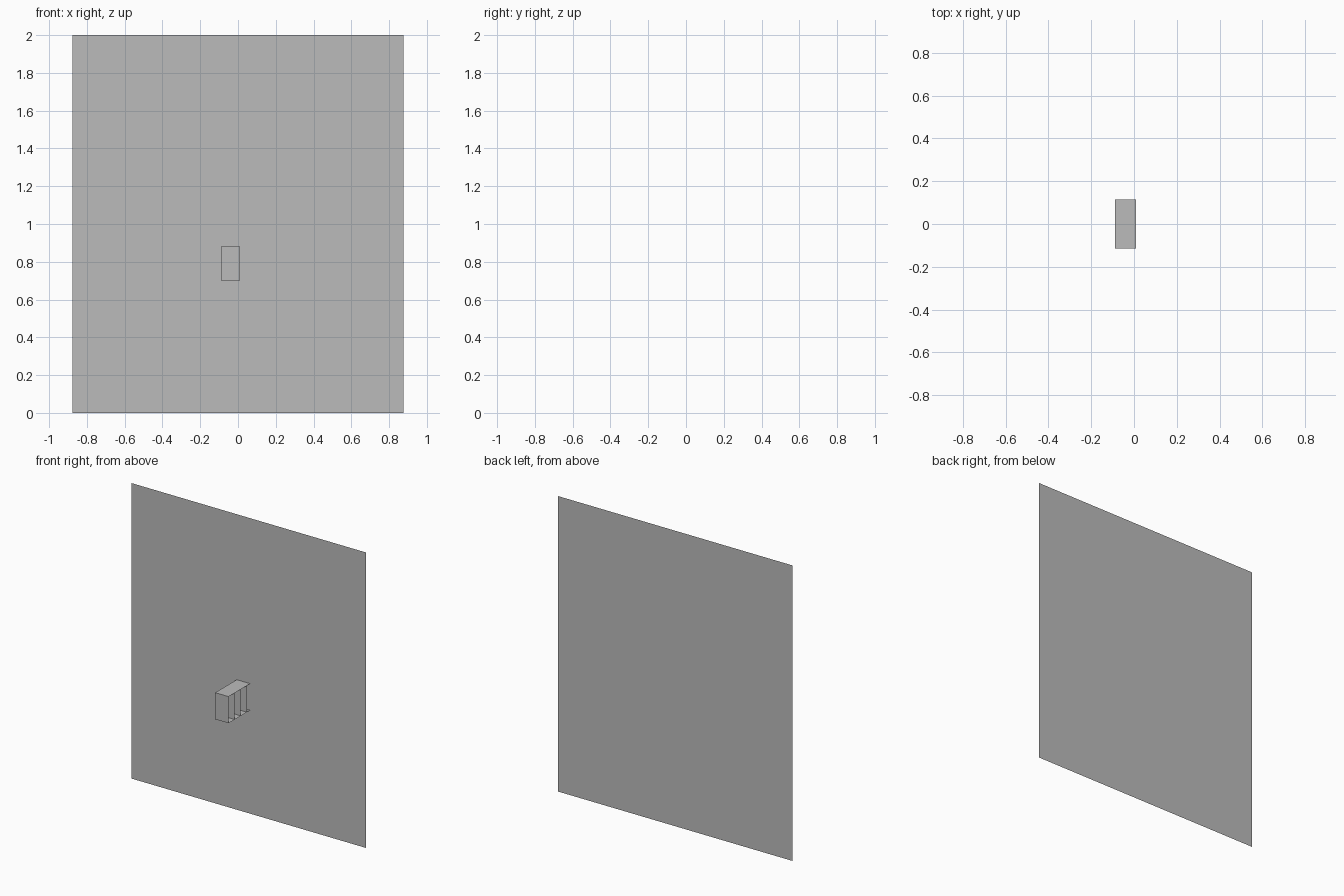
import bpy
from mathutils import Vector

cube = bpy.data.objects.get("Cube")
if cube:
    bpy.data.objects.remove(cube, do_unlink=True)

grey = bpy.data.materials.new("plain_grey")
grey.use_nodes = True
colour = (0.5, 0.5, 0.5, 1)
grey.diffuse_color = colour
grey.node_tree.nodes["Principled BSDF"].inputs["Base Color"].default_value = colour


def panel(name, corner, side_a, side_b):
    """Thin sheet spanned by two edges from a corner; normal is side_a x side_b."""
    c, a, b = Vector(corner), Vector(side_a), Vector(side_b)
    mesh = bpy.data.meshes.new(name)
    mesh.from_pydata([c, c + a, c + a + b, c + b], [], [(0, 1, 2, 3)])
    mesh.materials.append(grey)
    obj = bpy.data.objects.new(name, mesh)
    bpy.context.collection.objects.link(obj)
    return obj


# Wall sheet
half_width, wall_y = 0.877, 0.115
panel("wall", (-half_width, wall_y, 0), (2 * half_width, 0, 0), (0, 0, 2))

# Shelf unit, open at both sides
left, width = -0.09, 0.10
front, depth = -0.115, 0.23
bottom, height = 0.70, 0.18
across, back, up = (width, 0, 0), (0, depth, 0), (0, 0, height)

panel("box_top", (left, front, bottom + height), across, back)
panel("box_bottom", (left, front, bottom), back, across)

# Front panel and evenly spaced dividers
spacing = 0.065
for i, name in enumerate(["box_front", "front_divider", "middle_divider", "back_divider"]):
    panel(name, (left, front + i * spacing, bottom), across, up)
